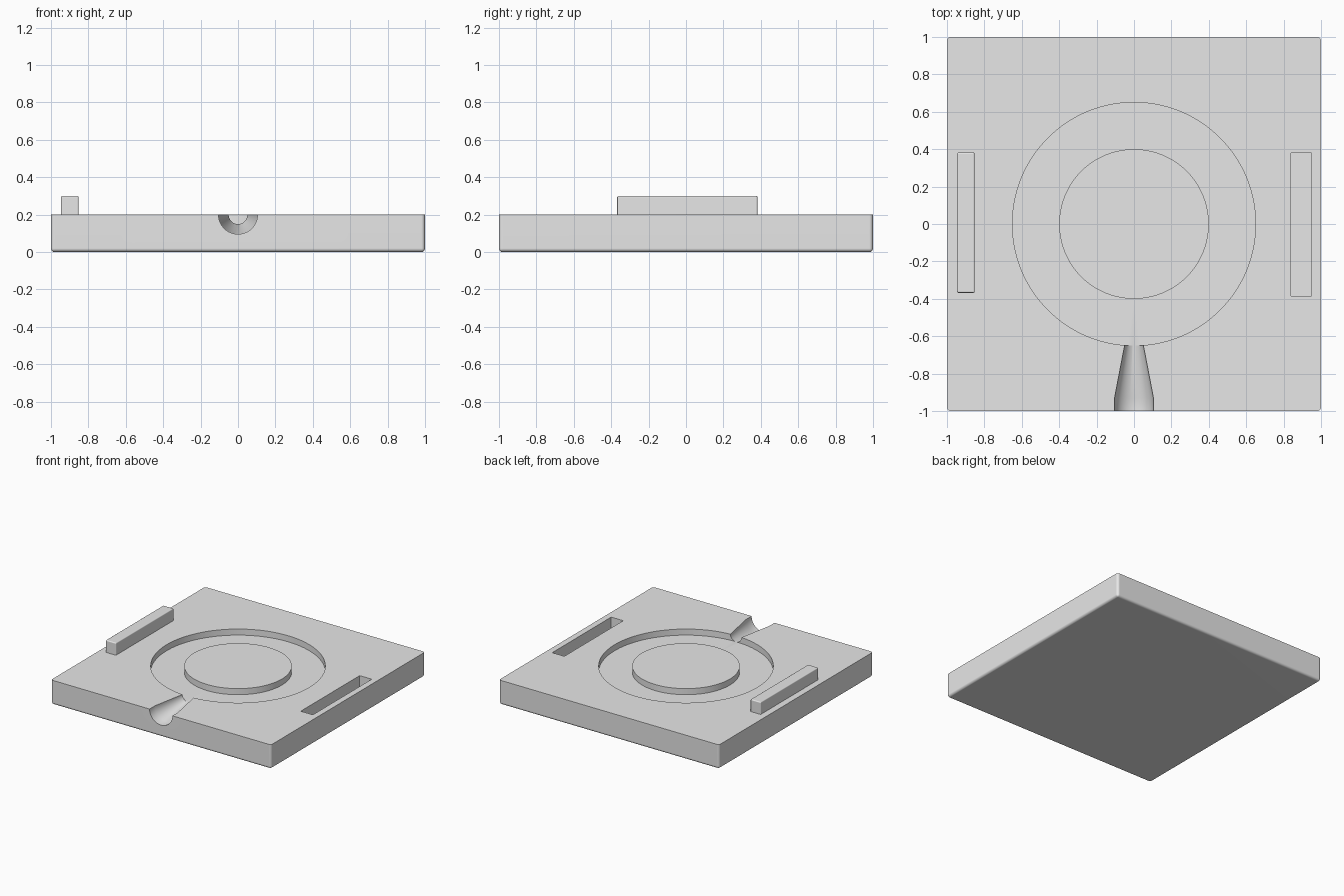
import bpy
import bmesh
from math import radians
from mathutils import Matrix, Vector

cube = bpy.data.objects.get("Cube")
if cube:
    bpy.data.objects.remove(cube, do_unlink=True)

grey = bpy.data.materials.new("plain grey")
grey.use_nodes = True
grey.diffuse_color = (0.8, 0.8, 0.8, 1)
grey.node_tree.nodes["Principled BSDF"].inputs["Base Color"].default_value = (0.8, 0.8, 0.8, 1)


def finish(name, bm):
    bmesh.ops.recalc_face_normals(bm, faces=bm.faces)
    mesh = bpy.data.meshes.new(name)
    bm.to_mesh(mesh)
    bm.free()
    mesh.materials.append(grey)
    obj = bpy.data.objects.new(name, mesh)
    bpy.context.collection.objects.link(obj)
    return obj


def box(name, lo, hi, bevel=0, keep_edge=lambda e: True):
    """Box between two corners, rounding the edges picked by keep_edge."""
    lo, hi = Vector(lo), Vector(hi)
    bm = bmesh.new()
    bmesh.ops.create_cube(bm, size=1)
    bmesh.ops.scale(bm, vec=hi - lo, verts=bm.verts)
    bmesh.ops.translate(bm, vec=(lo + hi) / 2, verts=bm.verts)
    if bevel:
        edges = [e for e in bm.edges if keep_edge(e)]
        bmesh.ops.bevel(bm, geom=edges, offset=bevel, segments=4,
                        profile=0.5, affect='EDGES')
    return finish(name, bm)


def lathe(name, profile, steps, turn=Matrix()):
    """Closed (radius, height) profile spun about z, then turned."""
    bm = bmesh.new()
    verts = [bm.verts.new((r, 0, z)) for r, z in profile]
    edges = [bm.edges.new((verts[i - 1], verts[i])) for i in range(len(verts))]
    bmesh.ops.spin(bm, geom=verts + edges, cent=(0, 0, 0), axis=(0, 0, 1),
                   angle=radians(360), steps=steps)
    bmesh.ops.remove_doubles(bm, verts=bm.verts, dist=1e-5)
    bmesh.ops.transform(bm, matrix=turn, verts=bm.verts)
    return finish(name, bm)


def cut(target, cutter):
    mod = target.modifiers.new("cut", 'BOOLEAN')
    mod.operation = 'DIFFERENCE'
    mod.solver = 'EXACT'
    mod.object = cutter
    bpy.context.view_layer.objects.active = target
    bpy.ops.object.modifier_apply(modifier=mod.name)
    bpy.data.objects.remove(cutter, do_unlink=True)


def smooth(obj):
    bpy.ops.object.select_all(action='DESELECT')
    obj.select_set(True)
    bpy.context.view_layer.objects.active = obj
    bpy.ops.object.shade_smooth_by_angle(angle=radians(32))
    obj.modifiers.new("flat faces", 'WEIGHTED_NORMAL').keep_sharp = True


TOP = 0.2

# Slab: rounded sides and underside, crisp top rim
slab = box("mould_slab", (-1, -1, 0), (1, 1, TOP), 0.02,
           lambda e: min(v.co.z for v in e.verts) < 0.01)

# Ring channel around the raised centre disc
cut(slab, lathe("ring_cutter", [(0.4, 0.15), (0.65, 0.15), (0.65, 0.3), (0.4, 0.3)], 128))

# Pouring funnel from the front edge into the channel
funnel_turn = Matrix.Translation((0, 0, TOP)) @ Matrix.Rotation(radians(90), 4, 'X')
cut(slab, lathe("funnel_cutter",
                [(0, 0.64), (0.0485, 0.64), (0.104, 0.93), (0.104, 1.1), (0, 1.1)],
                64, funnel_turn))

# Locating slot on the left, matching key on the right
cut(slab, box("slot_cutter", (0.84, -0.385, 0.09), (0.95, 0.38, 0.3)))
key = box("locating_key", (-0.946, -0.368, 0.16), (-0.852, 0.382, 0.3), 0.008)

for part in (slab, key):
    smooth(part)
